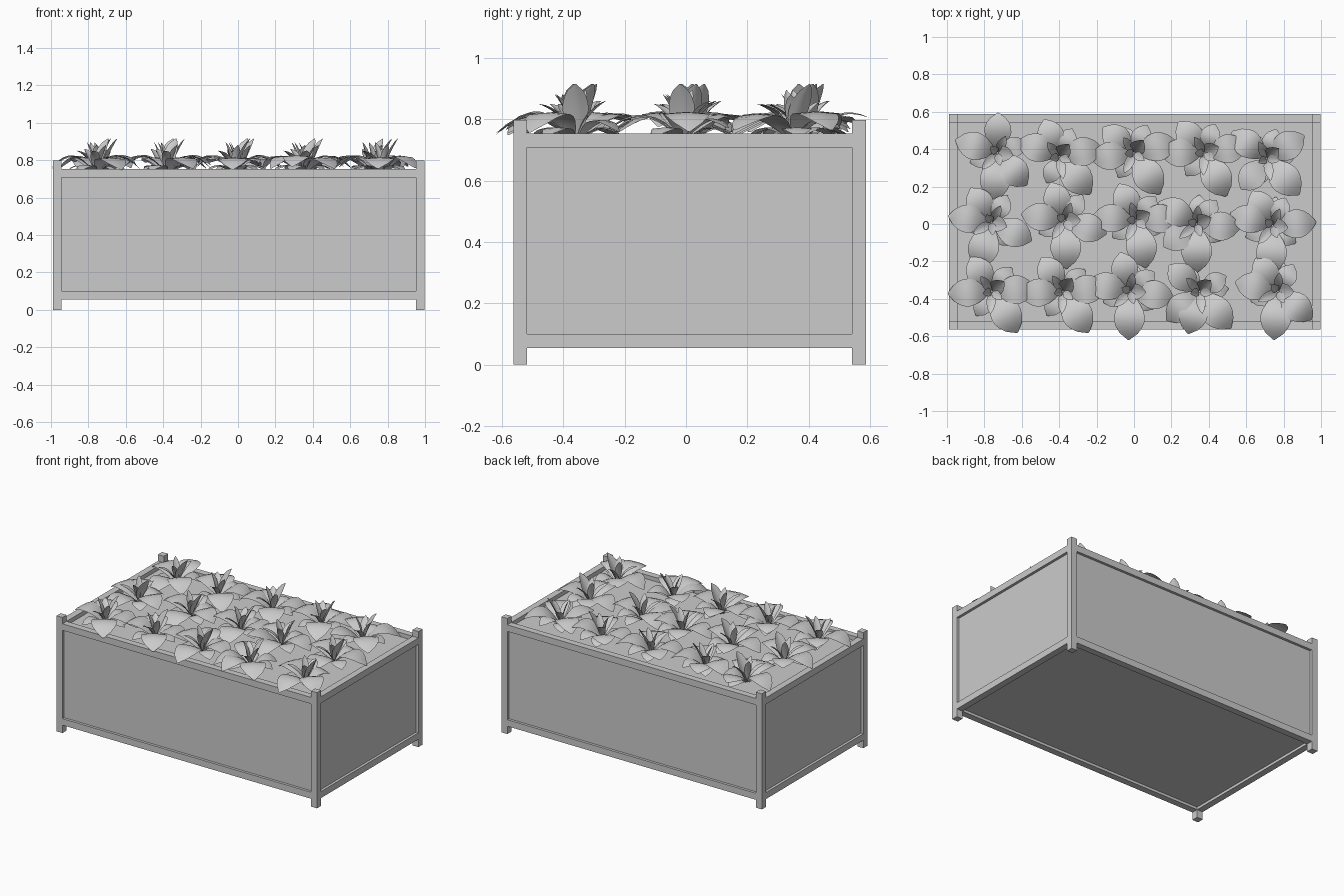
import bpy, bmesh, math, random
from mathutils import Vector

if "Cube" in bpy.data.objects:
    bpy.data.objects.remove(bpy.data.objects["Cube"])

random.seed(4)
X0, X1, Y0, Y1 = -0.99, 0.997, -0.563, 0.587   # planter footprint
T = 0.045                                      # frame bar thickness
INSET = 0.018                                  # panel recess


def add_mesh(name, bm):
    me = bpy.data.meshes.new(name)
    bm.to_mesh(me)
    bm.free()
    bpy.context.collection.objects.link(bpy.data.objects.new(name, me))


def box(name, x0, x1, y0, y1, z0, z1):
    bm = bmesh.new()
    bmesh.ops.create_cube(bm, size=1)
    for v in bm.verts:
        v.co = ((x0 + x1) / 2 + v.co.x * (x1 - x0),
                (y0 + y1) / 2 + v.co.y * (y1 - y0),
                (z0 + z1) / 2 + v.co.z * (z1 - z0))
    add_mesh(name, bm)


# Corner posts
for sx, x in (("left", X0), ("right", X1 - T)):
    for sy, y in (("front", Y0), ("back", Y1 - T)):
        box(f"{sy}_{sx}_post", x, x + T, y, y + T, 0, 0.797)

# Rails, lower and upper
for lvl, z in (("lower", 0.054), ("upper", 0.708)):
    for s, y in (("front", Y0), ("back", Y1 - T)):
        box(f"{lvl}_{s}_rail", X0 + T, X1 - T, y, y + T, z, z + T)
    for s, x in (("left", X0), ("right", X1 - T)):
        box(f"{lvl}_{s}_rail", x, x + T, Y0 + T, Y1 - T, z, z + T)

# Recessed panels, floor and soil as one filled body
box("panels_and_soil", X0 + INSET, X1 - INSET, Y0 + INSET, Y1 - INSET, 0.072, 0.725)


def leaf(bm, base, ang, path, width, keel, n=8, m=4):
    """Oval leaf swept along a quadratic (radius, height) path."""
    d = Vector((math.cos(ang), math.sin(ang), 0))
    side = Vector((-d.y, d.x, 0))
    (r0, z0), (r1, z1), (r2, z2) = path
    rows = []
    for i in range(n + 1):
        t = i / n
        a, b, c = (1 - t) ** 2, 2 * t * (1 - t), t * t
        mid = base + d * (a * r0 + b * r1 + c * r2)
        mid.z = a * z0 + b * z1 + c * z2
        dr = (1 - t) * (r1 - r0) + t * (r2 - r1)
        dz = (1 - t) * (z1 - z0) + t * (z2 - z1)
        nor = (Vector((0, 0, 1)) * dr - d * dz).normalized()
        w = width * (0.06 + 0.94 * math.sin(math.pi * t ** 1.15) ** 0.7 if 0 < t < 1 else 0.06)
        rows.append([bm.verts.new(mid + side * (w * u / m - w / 2)
                                  + nor * keel * w * abs(2 * u / m - 1))
                     for u in range(m + 1)])
    for p, q in zip(rows, rows[1:]):
        for u in range(m):
            bm.faces.new((p[u], q[u], q[u + 1], p[u + 1]))


# Plant: x, y and the headings of its five spreading leaves
plants = [
    (-0.76, -0.36, (-58, 183, 122, 50, 4)), (-0.38, -0.36, (-58, 183, 122, 45, 5)),
    (-0.02, -0.36, (-92, 168, 104, 40, -8)), (0.35, -0.36, (-50, 222, 140, 30, -105)),
    (0.77, -0.36, (-95, 168, 124, 60, -40)),
    (-0.76, 0.01, (-108, 172, 122, 60, -25)), (-0.37, 0.02, (-88, 172, 110, 55, -18)),
    (0.01, 0.02, (-78, 175, 115, 50, 4)), (0.335, 0.0, (-90, 150, 215, 50, -5)),
    (0.74, -0.01, (-92, 163, 120, 65, 5)),
    (-0.73, 0.38, (-95, 163, 89, 20, -48)), (-0.40, 0.36, (-50, 158, 112, 65, 12)),
    (0.0, 0.38, (-58, 187, 140, 65, 15)), (0.375, 0.38, (-63, 180, 130, 70, 10)),
    (0.71, 0.35, (-48, 142, 230, 72, 32)),
]
# Leaf slots: length, width, arch height, tip height
slots = [(0.26, 0.165, 0.885, 0.755), (0.235, 0.15, 0.90, 0.765),
         (0.215, 0.145, 0.86, 0.795), (0.165, 0.11, 0.85, 0.76), (0.235, 0.155, 0.90, 0.765)]
# Heart leaves: top radius, top height, width
heart = [(0.085, 0.915, 0.085), (0.10, 0.86, 0.05), (0.05, 0.895, 0.045),
         (0.12, 0.85, 0.05), (0.07, 0.88, 0.045)]

for k, (x, y, heads) in enumerate(plants):
    bm = bmesh.new()
    base = Vector((x, y, 0))
    # Spreading outer leaves
    for h, (ln, w, arch, tip) in zip(heads, slots):
        leaf(bm, base, math.radians(h),
             ((0.01, 0.735), (ln * 0.5, arch), (ln, tip + random.uniform(-.012, .012))),
             w, -0.04)
    # Low leaves lying near the soil
    for j in range(3):
        leaf(bm, base, math.radians(heads[0] + 55 + 120 * j),
             ((0.01, 0.73), (0.08, 0.81), (0.155, 0.745)), 0.10, -0.04)
    # Upright heart leaves
    for j, (r, top, w) in enumerate(heart):
        leaf(bm, base, math.radians(heads[0] + 100 + 72 * j + random.uniform(-15, 15)),
             ((0.005, 0.74), (r * 0.35, 0.82), (r, top)), w, 0.15)
    for f in bm.faces:
        f.smooth = True
    add_mesh(f"plant_{k + 1}", bm)
